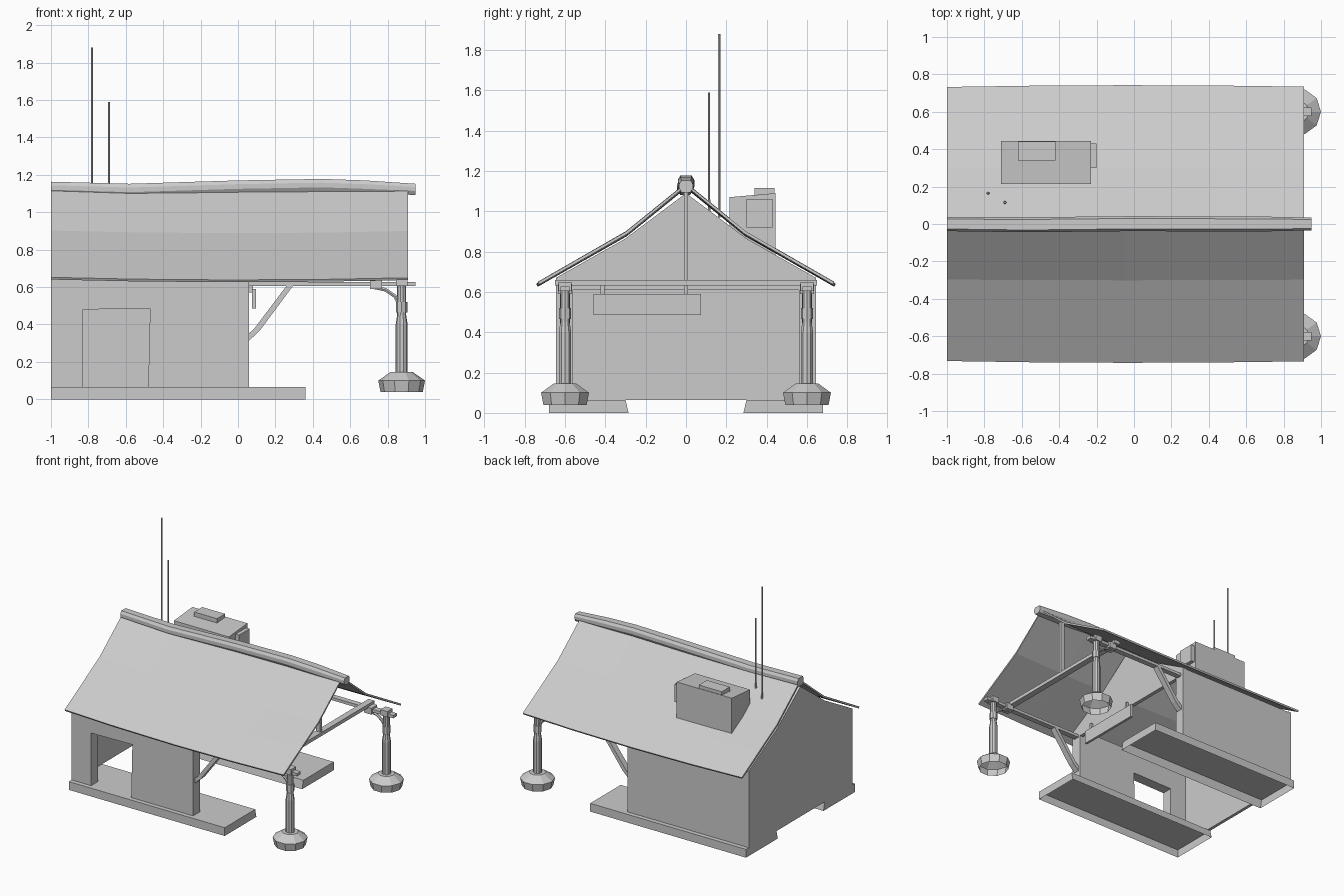
import bpy, bmesh, math
from mathutils import Vector

if "Cube" in bpy.data.objects:
    bpy.data.objects.remove(bpy.data.objects["Cube"])


def finish(name, bm):
    bmesh.ops.recalc_face_normals(bm, faces=bm.faces)
    me = bpy.data.meshes.new(name)
    bm.to_mesh(me)
    bm.free()
    ob = bpy.data.objects.new(name, me)
    bpy.context.collection.objects.link(ob)
    return ob


def loft(name, rings, caps=(True, True)):
    bm = bmesh.new()
    vs = [[bm.verts.new(p) for p in r] for r in rings]
    n = len(rings[0])
    for a, b in zip(vs, vs[1:]):
        for i in range(n):
            j = (i + 1) % n
            bm.faces.new((a[i], a[j], b[j], b[i]))
    if caps[0]:
        bm.faces.new(vs[0])
    if caps[1]:
        bm.faces.new(vs[-1])
    return finish(name, bm)


def prism(name, pts, axis, lo, hi):
    """Extrude a flat outline along x (points are y,z) or y (points are x,z)."""
    put = (lambda p, d: (d, p[0], p[1])) if axis == 'x' else (lambda p, d: (p[0], d, p[1]))
    return loft(name, [[put(p, d) for p in pts] for d in (lo, hi)])


def box(name, x, y, z, open_bottom=False):
    rings = [[(x[0], y[0], h), (x[1], y[0], h), (x[1], y[1], h), (x[0], y[1], h)] for h in z]
    return loft(name, rings, (not open_bottom, True))


def lathe(name, x, y, prof, n, caps=(True, True)):
    return loft(name, [[(x + r * math.cos(2 * math.pi * i / n), y + r * math.sin(2 * math.pi * i / n), z)
                        for i in range(n)] for r, z in prof], caps)


def bar(name, pts, r, n=6):
    """Straight or bent rod lying in an xz plane."""
    rings = []
    for i, p in enumerate(pts):
        t = (Vector(pts[min(i + 1, len(pts) - 1)]) - Vector(pts[max(i - 1, 0)])).normalized()
        s = Vector((0, 1, 0))
        u = t.cross(s)
        rings.append([Vector(p) + r * (math.cos(2 * math.pi * k / n) * s + math.sin(2 * math.pi * k / n) * u)
                      for k in range(n)])
    return loft(name, rings)


# Hollow foundation slabs
for s, side in ((-1, "front"), (1, "back")):
    rings = [[(-1, s * .68, z), (.36, s * .68, z), (.36, s * y, z), (-1, s * y, z)]
             for z, y in ((0, .285), (.065, .30))]
    loft(side + "_slab", rings, (False, True))

# Thick side walls, the front one with a doorway
prism("front_wall", [(-1, .065), (-.83, .065), (-.83, .48), (-.47, .485), (-.48, .065),
                     (.06, .065), (.06, .665), (-1, .665)], 'y', -.645, -.56)
box("back_wall", (-1, .06), (.56, .645), (.065, .665))

# Closed end wall and the gable above the open end
gable = [(.645, .67), (.3, .865), (0, 1.09), (-.3, .865), (-.645, .67)]
prism("end_wall", [(-.645, .065), (.645, .065)] + gable, 'x', -1, -.975)
prism("open_end_gable", [(-.645, .61), (.645, .61)] + gable, 'x', .03, .06)

# Sagging thin roof sheet
bm = bmesh.new()
prof = [(-.74, .64), (-.52, .765), (-.3, .89), (0, 1.13), (.3, .89), (.52, .765), (.74, .64)]
rows = []
for x in (-1, -.55, -.05, .45, .91):
    sag = .014 * (1 - x * x)
    rows.append([bm.verts.new((x, y * (1.003 - .013 * x * x), z + .012 - sag)) for y, z in prof])
for a, b in zip(rows, rows[1:]):
    for i in range(len(prof) - 1):
        bm.faces.new((a[i], b[i], b[i + 1], a[i + 1]))
roof = finish("roof", bm)
mod = roof.modifiers.new("thickness", 'SOLIDIFY')
mod.thickness = .014

# Crooked ridge log
sec = [(-.025, -.07), (-.04, -.045), (-.04, -.02), (-.028, 0), (.028, 0), (.04, -.02), (.04, -.045), (.025, -.07)]
loft("ridge_log", [[(x, y * w + dy, top + z * w) for y, z in sec] for x, top, w, dy in
                   ((-1, 1.163, .95, 0), (-.58, 1.152, 1, -.004), (0, 1.17, 1, .002),
                    (.45, 1.178, 1, 0), (.68, 1.17, 1, 0), (.95, 1.152, .85, 0))])

# Rooftop unit with lid and side vent
prism("roof_unit", [(.215, .80), (.445, .75), (.445, 1.09), (.215, 1.07)], 'x', -.71, -.23)
box("roof_unit_lid", (-.62, -.42), (.34, .44), (1.07, 1.115))
box("roof_unit_vent", (-.23, -.2), (.30, .43), (.92, 1.06))

# Antennas
for nm, x, y, z0, z1 in (("tall_antenna", -.78, .165, .97, 1.88), ("short_antenna", -.69, .115, 1.0, 1.59)):
    lathe(nm, x, y, [(.008, z0), (.008, z0 + .05), (.006, z0 + .06), (.006, z1)], 6)

# Porch posts, pedestals, beams and braces on both sides
for s, side in ((-1, "front"), (1, "back")):
    y, px = s * .6, .875
    lathe(side + "_pedestal", px, y, [(.113, .04), (.125, .10), (.06, .145)], 10, (False, True))
    lathe(side + "_post", px, y, [(.032, .14), (.032, .40), (.024, .45), (.024, .62)], 10)
    lathe(side + "_post_collar", px, y, [(.03, .465), (.03, .52)], 8)
    box(side + "_post_cap", (px - .03, px + .03), (y - .032, y + .032), (.605, .65))
    box(side + "_beam", (.04, .95), (y - .022, y + .022), (.605, .628))
    box(side + "_beam_clamp", (.705, .77), (y - .035, y + .035), (.59, .64))
    bar(side + "_post_bracket", [(.72, y, .60), (.79, y, .585), (.84, y, .55), (px - .01, y, .50)], .011)
    prism(side + "_wall_brace", [(.05, .305), (.115, .365), (.295, .607), (.26, .607), (.085, .375), (.05, .345)],
          'y', y - .024, y + .024)

# Tie beam and king post under the ridge
box("tie_beam", (.685, .735), (-.65, .65), (.632, .66))
box("king_post", (.69, .725), (-.011, .011), (.64, 1.12))

# Blank hanging board with straps
box("hanging_board", (.075, .095), (-.46, .075), (.485, .59))
for i, y in enumerate((-.415, 0)):
    box("board_strap_%d" % (i + 1), (.06, .08), (y - .01, y + .01), (.57, .645))
